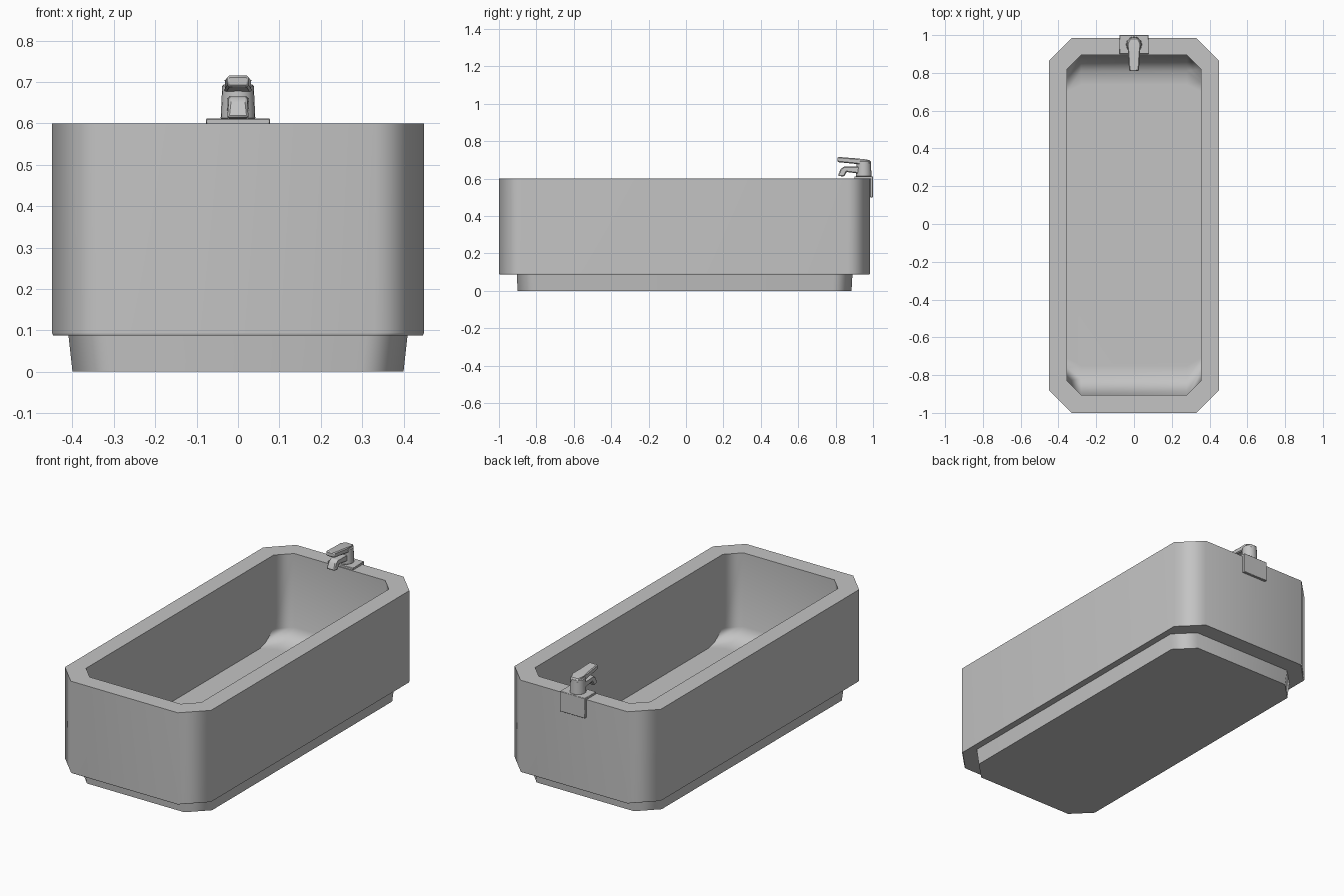
import bpy, bmesh, math

if "Cube" in bpy.data.objects:
    bpy.data.objects.remove(bpy.data.objects["Cube"], do_unlink=True)

grey = bpy.data.materials.new("plain_grey")
grey.use_nodes = True
colour = (0.55, 0.55, 0.55, 1)
grey.diffuse_color = colour
grey.node_tree.nodes["Principled BSDF"].inputs["Base Color"].default_value = colour


def finish(name, bm, bevel=0.0):
    """Turn a bmesh into a shaded object, with an optional small edge bevel."""
    bmesh.ops.recalc_face_normals(bm, faces=bm.faces)
    mesh = bpy.data.meshes.new(name)
    bm.to_mesh(mesh)
    bm.free()
    mesh.materials.append(grey)
    obj = bpy.data.objects.new(name, mesh)
    bpy.context.collection.objects.link(obj)
    bpy.ops.object.select_all(action="DESELECT")
    obj.select_set(True)
    bpy.context.view_layer.objects.active = obj
    bpy.ops.object.shade_smooth_by_angle(angle=math.radians(50))
    if bevel:
        mod = obj.modifiers.new("soft_edges", "BEVEL")
        mod.width = bevel
        mod.limit_method = "ANGLE"
    weighted = obj.modifiers.new("weighted_normals", "WEIGHTED_NORMAL")
    weighted.keep_sharp = True
    return obj


def octagon(bm, hx, front, back, cx, cy, z):
    """Ring of a rectangle with cut corners."""
    pts = [(hx - cx, front), (hx, front + cy), (hx, back - cy), (hx - cx, back),
           (cx - hx, back), (-hx, back - cy), (-hx, front + cy), (cx - hx, front)]
    return [bm.verts.new((x, y, z)) for x, y in pts]


def lofted(name, rings):
    """Skin a stack of rings and cap both ends."""
    bm = bmesh.new()
    loops = [octagon(bm, *ring) for ring in rings]
    for low, high in zip(loops, loops[1:]):
        for i in range(len(low)):
            j = (i + 1) % len(low)
            bm.faces.new((low[i], low[j], high[j], high[i]))
    bm.faces.new(loops[0])
    bm.faces.new(loops[-1])
    return finish(name, bm)


def side_prism(name, profile, bevel):
    """Side outline of (y, z, half width) points, closed across x."""
    bm = bmesh.new()
    left = [bm.verts.new((w, y, z)) for y, z, w in profile]
    right = [bm.verts.new((-w, y, z)) for y, z, w in profile]
    bm.faces.new(left)
    bm.faces.new(right)
    for i in range(len(left)):
        j = (i + 1) % len(left)
        bm.faces.new((left[i], left[j], right[j], right[i]))
    return finish(name, bm, bevel)


# Tub: outer wall, flat rim, basin wall, sloped ends and floor
lofted("tub_body", [
    (0.447, -0.997, 0.982, 0.12, 0.12, 0.088),
    (0.45, -1.0, 0.985, 0.12, 0.12, 0.094),
    (0.45, -1.0, 0.985, 0.12, 0.12, 0.6),
    (0.355, -0.905, 0.895, 0.075, 0.075, 0.6),
    (0.355, -0.905, 0.895, 0.075, 0.075, 0.19),
    (0.355, -0.82, 0.81, 0.075, 0.06, 0.14),
    (0.355, -0.75, 0.74, 0.075, 0.04, 0.125),
])

# Recessed plinth below the tub
lofted("plinth", [
    (0.4, -0.9, 0.885, 0.1, 0.1, 0.0),
    (0.41, -0.905, 0.89, 0.1, 0.1, 0.09),
])

# Tap mount folded over the back rim
side_prism("tap_mount", [(0.9, 0.598, 0.077), (0.9, 0.612, 0.077), (1.0, 0.612, 0.077),
                         (1.0, 0.5, 0.077), (0.984, 0.5, 0.077), (0.984, 0.598, 0.077)], 0.002)

# Tap column
bm = bmesh.new()
bmesh.ops.create_cone(bm, cap_ends=True, segments=20, radius1=0.042, radius2=0.038, depth=0.085)
bmesh.ops.translate(bm, verts=bm.verts, vec=(0, 0.95, 0.652))
finish("tap_column", bm, 0.004)

# Spout bending down into the basin
side_prism("tap_spout", [(0.94, 0.625, 0.028), (0.94, 0.665, 0.028), (0.845, 0.665, 0.022),
                         (0.826, 0.65, 0.022), (0.812, 0.615, 0.026), (0.845, 0.61, 0.026),
                         (0.858, 0.635, 0.024)], 0.005)

# Lever handle on top
side_prism("tap_lever", [(0.985, 0.675, 0.022), (0.985, 0.698, 0.022), (0.95, 0.704, 0.038),
                         (0.91, 0.708, 0.032), (0.81, 0.716, 0.026), (0.81, 0.688, 0.026),
                         (0.91, 0.678, 0.032), (0.95, 0.675, 0.038)], 0.005)
